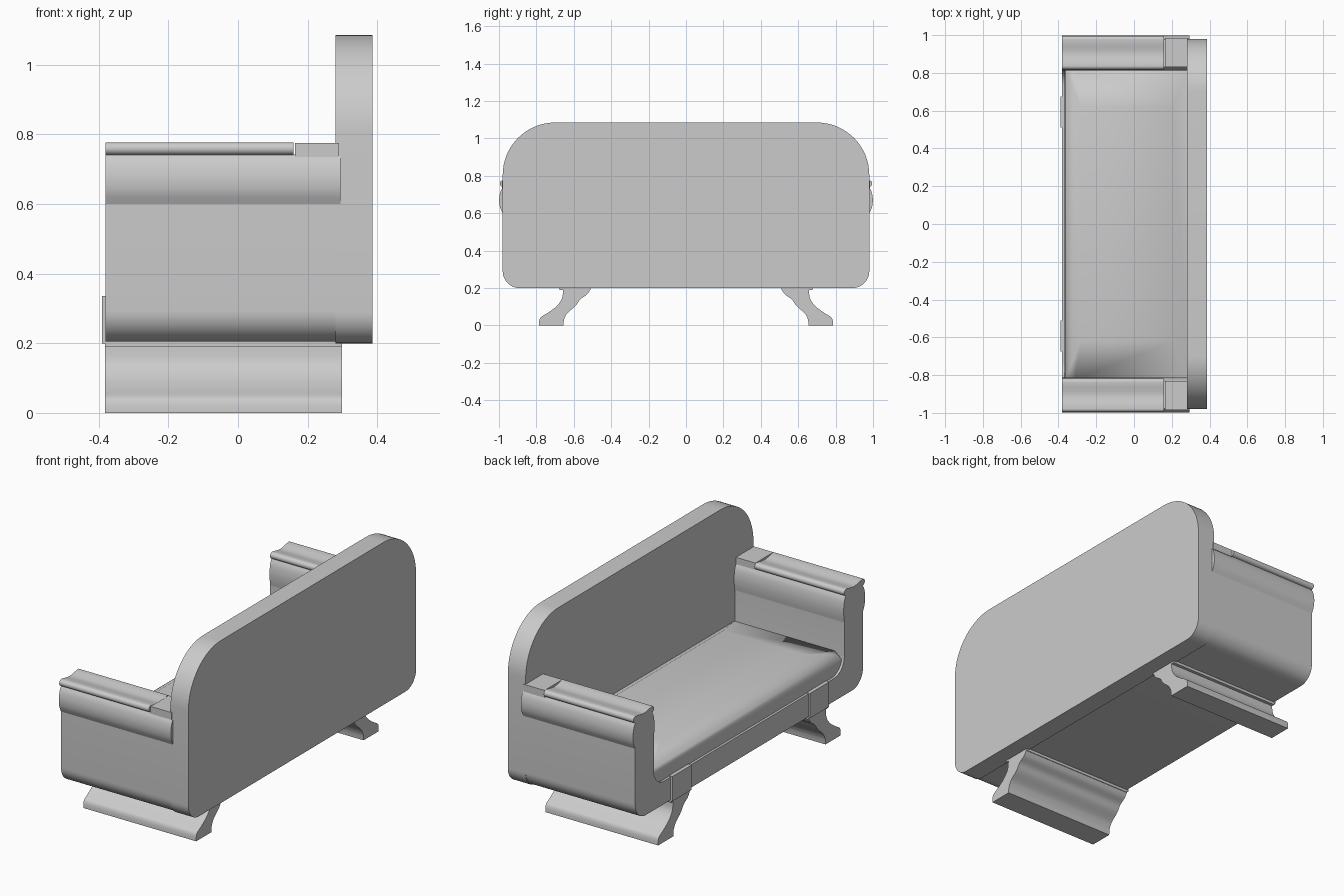
import bpy, bmesh
from math import sin, cos, radians

if "Cube" in bpy.data.objects:
    bpy.data.objects.remove(bpy.data.objects["Cube"])


def finish(name, bm, smooth=True):
    bmesh.ops.recalc_face_normals(bm, faces=bm.faces)
    mesh = bpy.data.meshes.new(name)
    bm.to_mesh(mesh)
    bm.free()
    ob = bpy.data.objects.new(name, mesh)
    bpy.context.collection.objects.link(ob)
    if smooth:
        bpy.ops.object.select_all(action='DESELECT')
        ob.select_set(True)
        bpy.context.view_layer.objects.active = ob
        bpy.ops.object.shade_smooth_by_angle(angle=radians(35))
    return ob


def extrude(name, profile, x0, x1):
    """Extrude a closed (y, z) profile along x."""
    bm = bmesh.new()
    face = bm.faces.new([bm.verts.new((x0, y, z)) for y, z in profile])
    new = bmesh.ops.extrude_face_region(bm, geom=[face], use_keep_orig=True)
    verts = [g for g in new['geom'] if isinstance(g, bmesh.types.BMVert)]
    bmesh.ops.translate(bm, verts=verts, vec=(x1 - x0, 0, 0))
    return finish(name, bm)


def arc(cy, cz, r, a0, a1, n=12):
    return [(cy + r * cos(radians(a0 + (a1 - a0) * i / n)),
             cz + r * sin(radians(a0 + (a1 - a0) * i / n))) for i in range(n + 1)]


def spline(points, n=5):
    """Catmull-Rom curve through the points."""
    p = [points[0]] + points + [points[-1]]
    out = []
    for a, b, c, d in zip(p, p[1:], p[2:], p[3:]):
        for i in range(n):
            t = i / n
            out.append(tuple(0.5 * (2 * b[k] + (c[k] - a[k]) * t
                       + (2 * a[k] - 5 * b[k] + 4 * c[k] - d[k]) * t * t
                       + (3 * b[k] - a[k] - 3 * c[k] + d[k]) * t ** 3) for k in (0, 1)))
    return out + [points[-1]]


def rect(y0, y1, z0, z1):
    return [(y0, z0), (y1, z0), (y1, z1), (y0, z1)]


# Back rest: rounded panel
extrude("back_rest", arc(-0.89, 0.29, 0.09, 180, 270) + arc(0.89, 0.29, 0.09, 270, 360)
        + arc(0.70, 0.805, 0.28, 0, 90, 16) + arc(-0.70, 0.805, 0.28, 90, 180, 16),
        0.28, 0.387)

# U-shaped body with rounded corners inside and out
extrude("body", arc(-0.89, 0.295, 0.09, 180, 270) + arc(0.89, 0.295, 0.09, 270, 360)
        + [(0.98, 0.6), (0.82, 0.6)]
        + arc(0.73, 0.42, 0.09, 0, -90) + arc(-0.73, 0.42, 0.09, 270, 180)
        + [(-0.82, 0.6), (-0.98, 0.6)], -0.38, 0.30)

# Seat cushion: box with a shallow crown
bm = bmesh.new()
rings = []
for x0, x1, y, z in [(-0.367, 0.285, 0.825, 0.33), (-0.367, 0.285, 0.825, 0.43),
                     (-0.28, 0.21, 0.62, 0.475)]:
    rings.append([bm.verts.new(c) for c in
                  [(x0, -y, z), (x1, -y, z), (x1, y, z), (x0, y, z)]])
for lo, hi in zip(rings, rings[1:]):
    for i in range(4):
        j = (i + 1) % 4
        bm.faces.new((lo[i], lo[j], hi[j], hi[i]))
bm.faces.new(rings[0])
bm.faces.new(rings[-1])
front = [e for e in bm.edges if all(v.co.x < -0.36 and abs(v.co.z - 0.43) < 1e-4 for v in e.verts)]
bmesh.ops.bevel(bm, geom=front, offset=0.05, segments=5, profile=0.5, affect='EDGES')
finish("seat_cushion", bm)

for s, side in ((1, "left"), (-1, "right")):
    def put(name, profile, x0, x1):
        extrude(side + "_" + name, [(s * y, z) for y, z in profile], x0, x1)

    # Arm roll bulging on both sides
    put("arm_roll", spline([(0.98, 0.6), (0.995, 0.635), (0.999, 0.675), (0.992, 0.715), (0.978, 0.742)])
        + spline([(0.832, 0.742), (0.82, 0.715), (0.814, 0.675), (0.815, 0.635), (0.82, 0.6)]),
        -0.38, 0.295)
    # Arm pad with beaded edges and dipped top
    put("arm_pad", arc(0.978, 0.759, 0.018, -90, 90, 8)
        + spline([(0.95, 0.772), (0.905, 0.765), (0.86, 0.772)])
        + arc(0.836, 0.759, 0.018, 90, 270, 8), -0.38, 0.16)
    # Plain block behind the pad
    put("arm_block", rect(0.83, 0.985, 0.735, 0.775), 0.163, 0.29)

    # Curved leg, its mounting strip and the front plate
    put("leg", [(0.655, 0), (0.785, 0)]
        + spline([(0.785, 0.025), (0.775, 0.045), (0.735, 0.07), (0.69, 0.105), (0.663, 0.145), (0.657, 0.192)])
        + spline([(0.512, 0.192), (0.53, 0.165), (0.565, 0.14), (0.59, 0.105), (0.635, 0.065), (0.653, 0.03)])[:],
        -0.382, 0.298) if s == 1 else put("leg", [(0.655, 0), (0.785, 0)]
        + spline([(0.785, 0.025), (0.775, 0.045), (0.735, 0.07), (0.69, 0.105), (0.663, 0.145), (0.657, 0.192)])
        + spline([(0.512, 0.192), (0.53, 0.165), (0.565, 0.14), (0.59, 0.105), (0.635, 0.065), (0.653, 0.03)]),
        -0.382, 0.298)
    put("leg_strip", rect(0.51, 0.675, 0.19, 0.21), -0.382, 0.298)
    put("front_plate", rect(0.51, 0.675, 0.2, 0.335), -0.39, -0.37)
